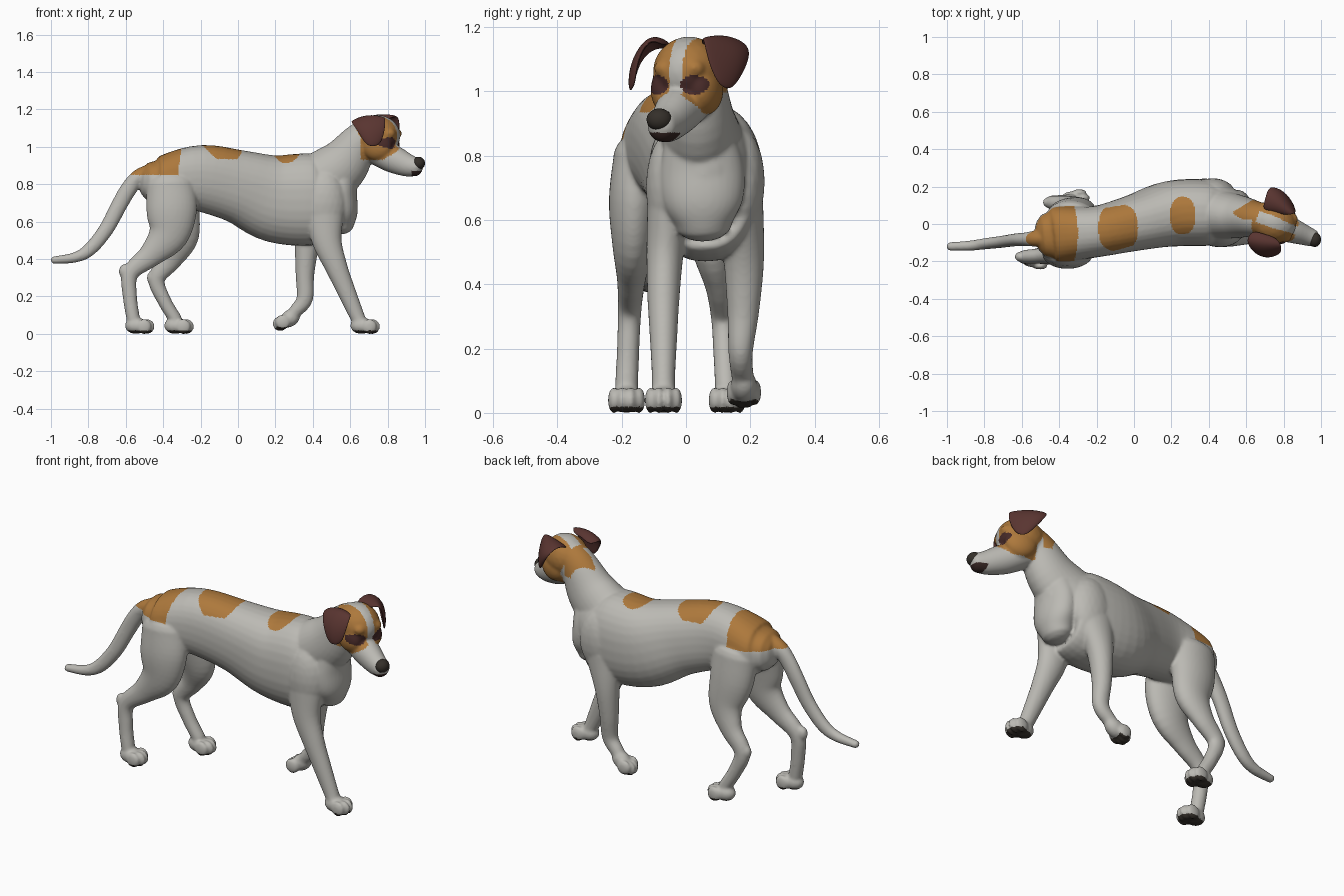
import bpy, bmesh, math
from mathutils import Vector, Matrix


def mat(name, rgb):
    m = bpy.data.materials.new(name)
    m.diffuse_color = (*rgb, 1)
    return m


WHITE = mat("white_coat", (0.50, 0.49, 0.455))
TAN = mat("tan_patch", (0.42, 0.19, 0.045))
EAR = mat("brown_ear", (0.10, 0.035, 0.03))
EYE = mat("dark_eye", (0.065, 0.024, 0.022))
BLACK = mat("black_nose_and_pads", (0.035, 0.029, 0.023))
MOUTH = mat("dark_mouth", (0.038, 0.019, 0.017))


def new_obj(name, bm, mats):
    me = bpy.data.meshes.new(name)
    bm.to_mesh(me)
    bm.free()
    for m in mats:
        me.materials.append(m)
    for p in me.polygons:
        p.use_smooth = True
    ob = bpy.data.objects.new(name, me)
    bpy.context.collection.objects.link(ob)
    return ob


def catmull(pts, steps=5):
    P = [Vector(p) for p in pts]
    P = [P[0] * 2 - P[1]] + P + [P[-1] * 2 - P[-2]]
    out = []
    for i in range(1, len(P) - 2):
        a, b, c, d = P[i - 1:i + 3]
        for k in range(steps):
            t = k / steps
            out.append((b * 2 + (c - a) * t + (a * 2 - b * 5 + c * 4 - d) * t * t
                        + (b * 3 - a - c * 3 + d) * t ** 3) * 0.5)
    return out + [P[-2]]


def tube(bm, pts, n=32, power=1.0):
    """Rounded tube; each point is x, y, z, sideways radius, in-plane radius."""
    R = [(Vector(p[:3]), p[3], p[4]) for p in catmull(pts)]

    def cap(end, nxt):
        t = (end[0] - nxt[0]).normalized()
        r = min(end[1], end[2]) * 0.75
        return [(end[0] + t * r * math.sin(a), end[1] * math.cos(a), end[2] * math.cos(a))
                for a in (0.45, 0.9, 1.3)]

    def box(f):
        return math.copysign(abs(f) ** power, f)
    R = cap(R[0], R[1])[::-1] + R + cap(R[-1], R[-2])
    rings = []
    for i, (c, rs, rp) in enumerate(R):
        t = (R[min(i + 1, len(R) - 1)][0] - R[max(i - 1, 0)][0]).normalized()
        s = Vector((0, 1, 0))
        s = (s - t * s.dot(t)).normalized()
        u = t.cross(s)
        rings.append([bm.verts.new(c + s * rs * box(math.cos(2 * math.pi * k / n))
                                   + u * rp * box(math.sin(2 * math.pi * k / n))) for k in range(n)])
    for a, b in zip(rings, rings[1:]):
        for k in range(n):
            bm.faces.new((a[k], a[(k + 1) % n], b[(k + 1) % n], b[k]))
    bm.faces.new(rings[0][::-1])
    bm.faces.new(rings[-1])


def blob(bm, c, r, M=Matrix()):
    bmesh.ops.create_icosphere(bm, subdivisions=3, radius=1,
                               matrix=M @ Matrix.Translation(c) @ Matrix.Diagonal((*r, 1)))


def paw(bm, x, y, z, pitch=0.0, w=1.0):
    M = Matrix.Translation((x, y, z)) @ Matrix.Rotation(pitch, 4, 'Y')
    blob(bm, (0, 0, 0), (0.06, 0.046 * w, 0.045), M)
    for k, dy in enumerate((-0.04, -0.014, 0.014, 0.04)):
        f = 0.06 if k in (1, 2) else 0.042
        blob(bm, (f, dy * w, -0.005), (0.04, 0.018, 0.041), M)


bm = bmesh.new()
# trunk
tube(bm, [(-.45, -.06, .815, .125, .11), (-.40, -.055, .815, .15, .14), (-.2, -.04, .833, .137, .178),
          (0, .005, .79, .15, .195), (.2, .055, .725, .176, .235), (.4, .06, .72, .176, .245),
          (.50, .055, .73, .145, .20), (.55, .05, .72, .11, .15)], power=.87)
# neck
tube(bm, [(.42, .055, .80, .14, .16), (.555, .04, .90, .115, .142), (.64, .03, 1.015, .095, .105),
          (.70, .02, 1.07, .085, .09)])
# chest front
tube(bm, [(.555, .04, .87, .105, .085), (.55, .05, .76, .13, .085), (.555, .052, .66, .125, .085),
          (.545, .055, .59, .09, .075)])
# shoulders
blob(bm, (.42, .165, .72), (.12, .08, .17))
blob(bm, (.46, -.045, .70), (.12, .08, .18))
# skull, cheeks, brows, muzzle
HEAD = Vector((.745, .01, 1.06))
YAW = math.radians(-20)
HM = Matrix.Translation(HEAD) @ Matrix.Rotation(YAW, 4, 'Z')
blob(bm, (0, 0, 0), (.125, .112, .112), HM)
for s in (-1, 1):
    blob(bm, (.02, s * .062, -.055), (.085, .05, .078), HM)
    blob(bm, (.085, s * .048, .012), (.035, .035, .03), HM)
tube(bm, [(.72, .015, .985, .085, .07), (.82, -.025, .94, .072, .075), (.90, -.055, .905, .057, .063),
          (.953, -.075, .892, .047, .05)])
# tail
tube(bm, [(-.44, -.07, .87, .05, .05), (-.53, -.078, .84, .042, .042), (-.585, -.082, .775, .036, .044),
          (-.635, -.085, .69, .034, .043), (-.705, -.095, .56, .032, .04), (-.79, -.105, .455, .03, .036),
          (-.87, -.115, .41, .027, .028), (-.987, -.12, .395, .022, .02)])
# hind legs: right one back, left one forward
tube(bm, [(-.36, -.14, .80, .085, .13), (-.355, -.16, .66, .08, .135), (-.375, -.165, .53, .065, .108),
          (-.47, -.17, .42, .045, .065), (-.575, -.175, .325, .037, .045), (-.578, -.18, .2, .035, .038),
          (-.56, -.185, .08, .036, .036)])
blob(bm, (-.605, -.175, .335), (.033, .028, .04))
tube(bm, [(-.34, .04, .80, .085, .13), (-.33, .06, .66, .08, .125), (-.31, .08, .52, .065, .10),
          (-.36, .105, .40, .046, .062), (-.435, .115, .295, .037, .045), (-.395, .12, .18, .035, .037),
          (-.335, .125, .08, .035, .035)])
blob(bm, (-.455, .115, .30), (.033, .028, .04))
# front legs: right one forward, left one lifted
tube(bm, [(.46, -.05, .66, .07, .11), (.475, -.065, .50, .058, .08), (.525, -.07, .36, .05, .06),
          (.575, -.07, .24, .043, .05), (.635, -.07, .10, .036, .04), (.655, -.07, .06, .04, .035)])
tube(bm, [(.40, .17, .66, .07, .11), (.37, .18, .48, .063, .068), (.358, .178, .32, .05, .05),
          (.357, .17, .19, .038, .044), (.31, .175, .125, .035, .036), (.275, .18, .085, .035, .032)])
# paws
paw(bm, -.545, -.185, .045)
paw(bm, -.335, .128, .045)
paw(bm, .66, -.07, .045)
paw(bm, .277, .18, .084, math.radians(146), .9)

# fuse everything into one smooth skin
raw = new_obj("body_base", bm, [])
rm = raw.modifiers.new("fuse", 'REMESH')
rm.mode = 'VOXEL'
rm.voxel_size = 0.007
sm = raw.modifiers.new("soften", 'SMOOTH')
sm.factor = 0.5
sm.iterations = 9
bpy.context.view_layer.update()
skin = bpy.data.meshes.new_from_object(raw.evaluated_get(bpy.context.evaluated_depsgraph_get()))
bpy.data.objects.remove(raw)
body = bpy.data.objects.new("body", skin)
bpy.context.collection.objects.link(body)
low = min(v.co.z for v in skin.vertices)
for v in skin.vertices:
    v.co.z -= low
skin.materials.clear()
for m in (WHITE, TAN, EYE, BLACK, MOUTH):
    skin.materials.append(m)
HI = HM.inverted()


def colour(c, n):
    x, y, z = c
    # pads and claws
    if z < 0.019 or (z < 0.06 and .18 < x < .27 and n.z < -0.5):
        return 3
    if x > .55 and z > .8:
        u, v, _ = HI @ c
        if x > .93 and z < .872:                       # lips
            return 4
        if u > .04 and ((abs(v + .008) - .062) / .042) ** 2 + ((z - 1.02) / .03) ** 2 < 1:
            return 2
        # head mask with a white blaze
        if z > .93 + max(0, u - .06) * .6 and u < .135 + (z - 1) * .1:
            if abs(v) < .032 - .1 * max(0, u) and u > -.09 and n.z > -.2 or (abs(v) < .022 and u > .08):
                return 0
            if u > -.06 - max(0, z - (1.0 if v > 0 else 1.05)) * .6:
                return 1
    # tan point behind the left ear
    if .53 < x < .68 and z > 1.0 and y > .025 and abs(y - .06) < (x - .52) * .6:
        return 1
    # back patches
    if z > .85 and -.61 < x < -.30 - .9 * (y + .05) ** 2:
        return 1
    if z > .935 and abs((x + .085) / .105) ** 2.6 + abs((y + .02) / .125) ** 2.6 < 1:
        return 1
    if z > .91 and abs((x - .26) / .067) ** 2.5 + abs((y - .045) / .1) ** 2.5 < 1:
        return 1
    return 0


for p in skin.polygons:
    p.use_smooth = True
    p.material_index = colour(p.center, p.normal)

# nose
bm = bmesh.new()
blob(bm, (.966, -.083, .912), (.034, .04, .035))
new_obj("nose", bm, [BLACK])


# folded ears: rows from the base over the fold to the tip
def ear(name, rows):
    bm = bmesh.new()
    g = [[bm.verts.new(p) for p in r] for r in rows]
    for a, b in zip(g, g[1:]):
        for k in range(len(a) - 1):
            bm.faces.new((a[k], a[k + 1], b[k + 1], b[k]))
    bmesh.ops.recalc_face_normals(bm, faces=bm.faces)
    ob = new_obj(name, bm, [EAR])
    so = ob.modifiers.new("thickness", 'SOLIDIFY')
    so.thickness = 0.018
    so.offset = 0
    ss = ob.modifiers.new("round", 'SUBSURF')
    ss.levels = ss.render_levels = 3


ear("right_ear", [[(.63, -.03, 1.12), (.69, -.05, 1.15), (.76, -.07, 1.14)],
                  [(.59, -.09, 1.145), (.69, -.11, 1.185), (.795, -.115, 1.17)],
                  [(.635, -.15, 1.09), (.70, -.175, 1.10), (.79, -.155, 1.09)],
                  [(.68, -.165, 1.01), (.72, -.178, .995), (.765, -.16, 1.01)]])
ear("left_ear", [[(.68, .07, 1.13), (.74, .07, 1.15), (.80, .045, 1.14)],
                 [(.70, .14, 1.17), (.77, .125, 1.185), (.86, .05, 1.18)],
                 [(.72, .215, 1.135), (.80, .19, 1.12), (.87, .06, 1.10)],
                 [(.785, .165, 1.045), (.82, .14, .995), (.85, .10, 1.015)]])
